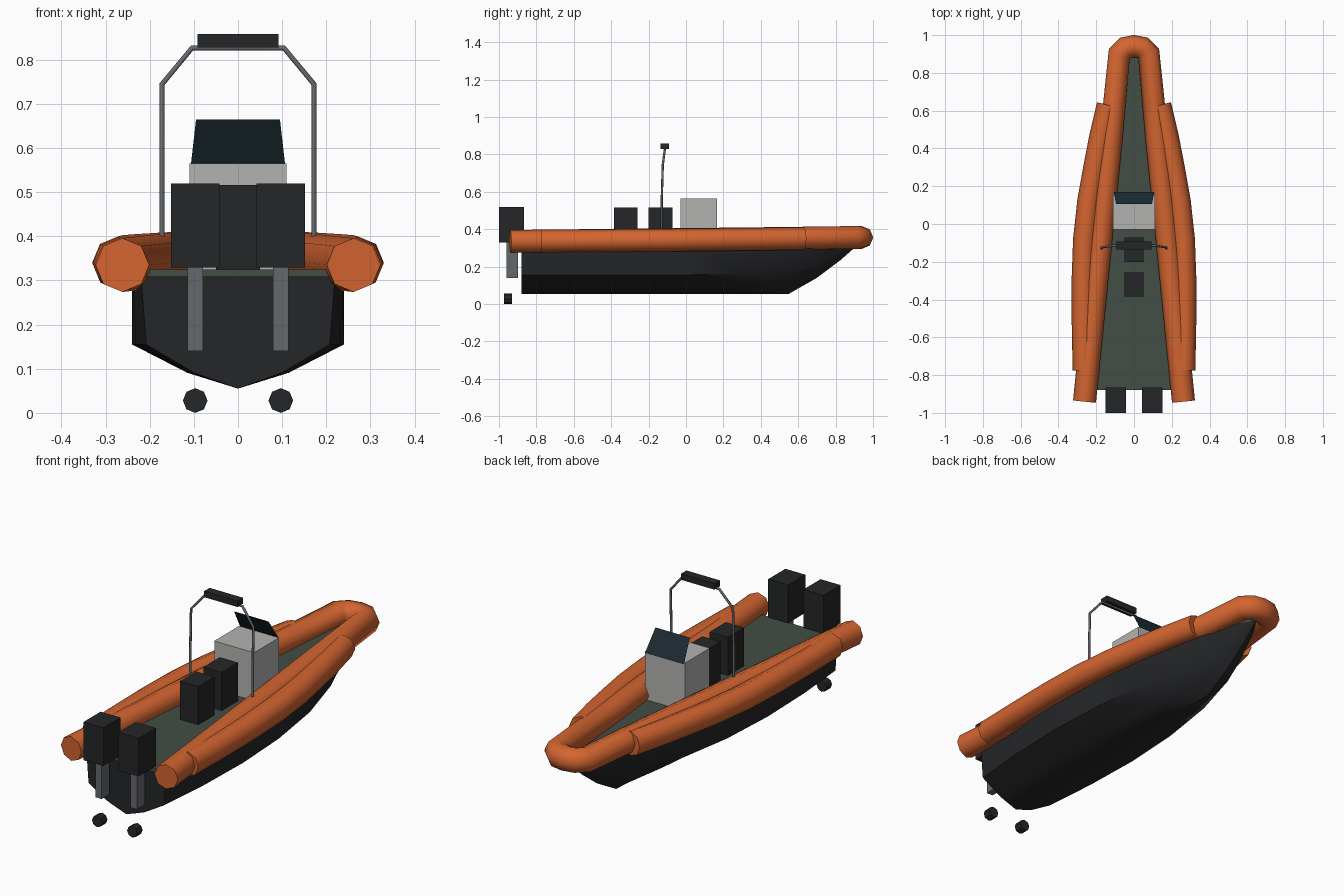
import bpy, bmesh, math
from mathutils import Vector

if "Cube" in bpy.data.objects:
    bpy.data.objects.remove(bpy.data.objects["Cube"])


def mat(name, rgb):
    m = bpy.data.materials.new(name)
    m.diffuse_color = (*rgb, 1)
    m.use_nodes = True
    m.node_tree.nodes["Principled BSDF"].inputs["Base Color"].default_value = m.diffuse_color
    return m


ORANGE = mat("orange_rubber", (0.66, 0.13, 0.03))
BLACK = mat("black", (0.018, 0.019, 0.021))
DECK = mat("deck_green", (0.055, 0.075, 0.06))
GREY = mat("light_grey", (0.45, 0.45, 0.44))
METAL = mat("metal", (0.13, 0.14, 0.15))
GLASS = mat("dark_glass", (0.012, 0.025, 0.032))


def finish(name, bm, material, smooth=False):
    bmesh.ops.recalc_face_normals(bm, faces=bm.faces)
    me = bpy.data.meshes.new(name)
    bm.to_mesh(me)
    bm.free()
    ob = bpy.data.objects.new(name, me)
    bpy.context.collection.objects.link(ob)
    me.materials.append(material)
    if smooth:
        shade(ob)
    return ob


def shade(ob, angle=50):
    bpy.ops.object.select_all(action='DESELECT')
    ob.select_set(True)
    bpy.context.view_layer.objects.active = ob
    bpy.ops.object.shade_smooth_by_angle(angle=math.radians(angle))


def box(name, x, y, z, material):
    bm = bmesh.new()
    bmesh.ops.create_cube(bm, size=1)
    for v in bm.verts:
        v.co = Vector([(a + b) / 2 + c * (b - a) for c, (a, b) in zip(v.co, (x, y, z))])
    return finish(name, bm, material)


def loft(name, rings, material, smooth=True):
    bm = bmesh.new()
    rows = [[bm.verts.new(p) for p in r] for r in rings]
    n = len(rows[0])
    for a, b in zip(rows, rows[1:]):
        for i in range(n):
            j = (i + 1) % n
            bm.faces.new((a[i], a[j], b[j], b[i]))
    bm.faces.new(rows[0])
    bm.faces.new(rows[-1][::-1])
    return finish(name, bm, material, smooth)


def tube(name, pts, radius, material):
    cu = bpy.data.curves.new(name, 'CURVE')
    cu.dimensions = '3D'
    cu.bevel_depth = radius
    cu.bevel_resolution = 2
    cu.use_fill_caps = True
    sp = cu.splines.new('POLY')
    sp.points.add(len(pts) - 1)
    for p, co in zip(sp.points, pts):
        p.co = (*co, 1)
    ob = bpy.data.objects.new(name, cu)
    bpy.context.collection.objects.link(ob)
    cu.materials.append(material)
    bpy.ops.object.select_all(action='DESELECT')
    ob.select_set(True)
    bpy.context.view_layer.objects.active = ob
    bpy.ops.object.convert(target='MESH')
    shade(bpy.context.view_layer.objects.active)


def mirrored(half):
    return half + [(-x, y, z) for x, y, z in reversed(half) if abs(x) > 1e-6]


# hull: y, top half width, chine half width, chine z, keel z
stations = [(-0.88, 0.22, 0.208, 0.155, 0.055), (-0.6, 0.238, 0.232, 0.155, 0.055),
            (-0.3, 0.24, 0.24, 0.155, 0.055), (0.0, 0.23, 0.225, 0.156, 0.055),
            (0.3, 0.198, 0.185, 0.162, 0.055), (0.55, 0.15, 0.125, 0.18, 0.055),
            (0.7, 0.105, 0.08, 0.215, 0.14), (0.82, 0.06, 0.04, 0.265, 0.23),
            (0.9, 0.008, 0.006, 0.306, 0.30)]
rings = []
for y, wt, wc, zc, zk in stations:
    half = [(wt, y, 0.31), (wc, y, zc), (wc * 0.48, y, zk + (zc - zk) * 0.36), (0, y, zk)]
    rings.append(mirrored(half))
loft("hull", rings, BLACK)

# deck
loft("deck", [[(w * 0.97, y, 0.31), (w * 0.97, y, 0.325), (-w * 0.97, y, 0.325), (-w * 0.97, y, 0.31)]
              for y, w, *_ in stations], DECK)

# inner tube running round the bow
side = [(0.262, -0.94, 0.335), (0.215, -0.47, 0.34), (0.168, 0.0, 0.345),
        (0.122, 0.45, 0.35), (0.078, 0.9, 0.356), (0.045, 0.932, 0.356), (0, 0.94, 0.356)]
tube("bow_tube", mirrored(side), 0.061, ORANGE)

# bulging outer tubes
bulge = [(0.264, -0.775, 0.337), (0.269, -0.55, 0.338), (0.27, -0.3, 0.34), (0.262, -0.08, 0.342),
         (0.24, 0.12, 0.344), (0.208, 0.3, 0.346), (0.177, 0.46, 0.348), (0.137, 0.63, 0.35)]
for s, n in ((1, "right"), (-1, "left")):
    tube(n + "_side_tube", [(s * x, y, z) for x, y, z in bulge], 0.0605, ORANGE)

# console and windscreen
box("console", (-0.11, 0.11), (-0.03, 0.165), (0.31, 0.565), GREY)
bm = bmesh.new()
bm.faces.new([bm.verts.new(p) for p in ((-0.107, 0.17, 0.56), (0.107, 0.17, 0.56),
                                        (0.095, 0.105, 0.665), (-0.095, 0.105, 0.665))])
finish("windscreen", bm, GLASS)

# seats
box("front_seat", (-0.05, 0.05), (-0.2, -0.072), (0.31, 0.516), BLACK)
box("rear_seat", (-0.05, 0.05), (-0.385, -0.258), (0.31, 0.516), BLACK)

# arch and light bar
arch = [(0.172, -0.13, 0.32), (0.172, -0.13, 0.55), (0.172, -0.124, 0.745), (0.104, -0.113, 0.827), (0, -0.113, 0.827)]
tube("arch", mirrored(arch), 0.006, METAL)
box("light_bar", (-0.092, 0.092), (-0.135, -0.092), (0.828, 0.858), BLACK)

# twin outboard engines
for s, n in ((1, "right"), (-1, "left")):
    cx = s * 0.097
    box(n + "_engine_cowl", (cx - 0.055, cx + 0.055), (-1.0, -0.865), (0.33, 0.52), BLACK)
    box(n + "_engine_leg", (cx - 0.0175, cx + 0.0175), (-0.96, -0.898), (0.14, 0.335), METAL)
    ring = [(math.cos(math.radians(a)) * 0.028, math.sin(math.radians(a)) * 0.028) for a in range(0, 360, 45)]
    loft(n + "_propeller", [[(cx + x, y, 0.028 + z) for x, z in ring] for y in (-0.972, -0.93)], BLACK, False)
